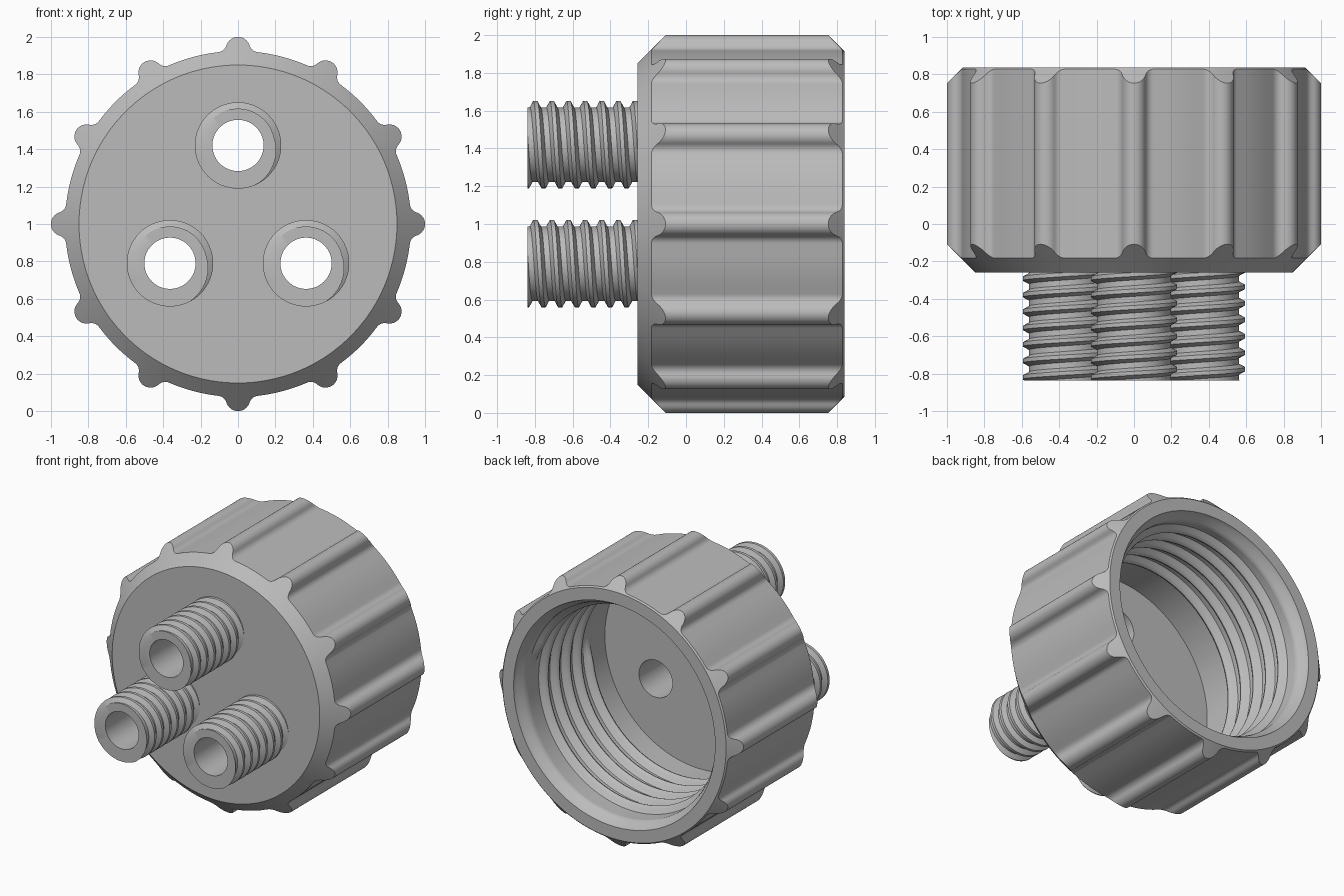
import bpy, bmesh, math
from math import pi, tau, sin, cos, atan2, hypot

cube = bpy.data.objects.get("Cube")
if cube:
    bpy.data.objects.remove(cube)

grey = bpy.data.materials.new("moulded grey plastic")
grey.use_nodes = True
colour = (0.5, 0.5, 0.5, 1)
grey.diffuse_color = colour
grey.node_tree.nodes["Principled BSDF"].inputs["Base Color"].default_value = colour

FRONT, BACK, FLOOR = -0.258, 0.838, -0.165
TUBE_END, BORE = -0.838, 0.137


def lathe(name, columns, centre=(0, 1)):
    """Skin columns of (angle, [(y, radius), ...]) around an axis along y."""
    bm = bmesh.new()
    grid = [[bm.verts.new((centre[0] + r * cos(a), y, centre[1] - r * sin(a)))
             for y, r in rows] for a, rows in columns]
    for left, right in zip(grid, grid[1:]):
        for k in range(len(left) - 1):
            bm.faces.new((left[k], right[k], right[k + 1], left[k + 1]))
    bmesh.ops.remove_doubles(bm, verts=bm.verts, dist=1e-5)
    bmesh.ops.recalc_face_normals(bm, faces=bm.faces)
    mesh = bpy.data.meshes.new(name)
    bm.to_mesh(mesh)
    bm.free()
    mesh.materials.append(grey)
    obj = bpy.data.objects.new(name, mesh)
    bpy.context.collection.objects.link(obj)
    return obj


def smooth(obj):
    bpy.ops.object.select_all(action='DESELECT')
    obj.select_set(True)
    bpy.context.view_layer.objects.active = obj
    bpy.ops.object.shade_smooth_by_angle(angle=math.radians(32))


def height(profile, u):
    """Linear interpolation in a thread profile of (u, height)."""
    for (u0, h0), (u1, h1) in zip(profile, profile[1:]):
        if u <= u1:
            return h0 + (h1 - h0) * (u - u0) / (u1 - u0)
    return 0


def thread(angle, start, pitch, turns, profile, low, high, root, depth, fade=None):
    """Rows of a right-handed thread at one angle, trimmed to low..high."""
    rows, turn = [], angle / tau
    for j in range(-1, turns + 1):
        for u, _ in profile[:-1]:
            y = min(max(start + pitch * (j + u + turn), low), high)
            t = (y - start) / pitch - turn
            amount = 1
            if fade:
                s = math.floor(t) + turn
                amount = min(1, max(0, min(s, fade - s) / 0.04))
            rows.append((y, root + depth * amount * height(profile, t % 1)))
    return rows


# Grip outline: twelve round ribs blended into the cap wall
def grip_outline(wall=0.925, rib=0.065, fillet=0.05, ribs=12):
    hub = 1 - rib
    reach, gap = wall + fillet, rib + fillet
    fz = (reach ** 2 - gap ** 2 + hub ** 2) / (2 * hub)
    fx = math.sqrt(reach ** 2 - fz ** 2)
    side = atan2(fx, fz - hub)
    half = [(rib * sin(side * i / 7), hub + rib * cos(side * i / 7)) for i in range(8)]
    turn_in = atan2(fx, fz)
    for i in range(1, 7):
        a = side + pi + (turn_in - side) * i / 6
        half.append((fx + fillet * sin(a), fz + fillet * cos(a)))
    polar = [(atan2(x, z), hypot(x, z)) for x, z in half]
    foot = polar[-1][0]
    sector = [(-a, r) for a, r in reversed(polar[1:])] + polar
    step = tau / ribs
    sector += [(foot + (step - 2 * foot) * i / 5, wall) for i in range(1, 5)]
    outline = [(a + step * n, r) for n in range(ribs) for a, r in sector]
    first = outline[0][0]
    outline = [(a - first, r, first) for a, r in outline]
    return outline + [(tau, outline[0][1], first)]


# Cap: chamfered grip outside, threaded cup inside
round_ridge = [(0, 0)] + [(0.14 + 0.09 * i, sin(pi * i / 8) ** 1.3) for i in range(9)] + [(1, 0)]
start, pitch, turns = -0.025, 0.13, 5
columns = []
for turn, r, first in grip_outline():
    rows = [(FRONT, 0), (FRONT, 0.85), (FRONT + r - 0.85, r),
            (BACK - (r - 0.915), r), (BACK, 0.915), (BACK, 0.825),
            (BACK - 0.03, 0.815), (BACK - 0.06, 0.79)]
    inner = thread(turn, start, pitch, turns, round_ridge, start,
                   start + pitch * (turns + 1), 0.78, -0.045, fade=turns)
    rows += inner[::-1] + [(FLOOR, 0.78), (FLOOR, 0)]
    columns.append((turn + first, rows))
cap = lathe("threaded_cap", columns)

# Threaded spouts, with their bores cut through the cap face
sharp_ridge = [(0, 0), (0.17, 0), (0.38, 1), (0.62, 1), (0.83, 0), (1, 0)]
sides = 64
for n, label in enumerate(("top", "left", "right")):
    a = tau * n / 3
    centre = (0.42 * sin(a), 1 + 0.42 * cos(a))
    columns = []
    for i in range(sides + 1):
        t = tau * i / sides
        rows = [(FRONT, BORE), (TUBE_END, BORE)]
        rows += thread(t, -0.908, 0.088, 9, sharp_ridge, TUBE_END, FRONT, 0.197, 0.034)
        columns.append((t, rows))
    smooth(lathe(label + "_spout", columns, centre))

    ends = [(FRONT - 0.1, 0), (FRONT - 0.1, BORE), (FLOOR + 0.1, BORE), (FLOOR + 0.1, 0)]
    cutter = lathe("bore_cutter", [(tau * i / sides, ends) for i in range(sides + 1)], centre)
    cutter.hide_render = True
    cut = cap.modifiers.new("bore", 'BOOLEAN')
    cut.operation, cut.solver, cut.object = 'DIFFERENCE', 'EXACT', cutter
    bpy.context.view_layer.objects.active = cap
    bpy.ops.object.modifier_apply(modifier=cut.name)
    bpy.data.objects.remove(cutter)
smooth(cap)
